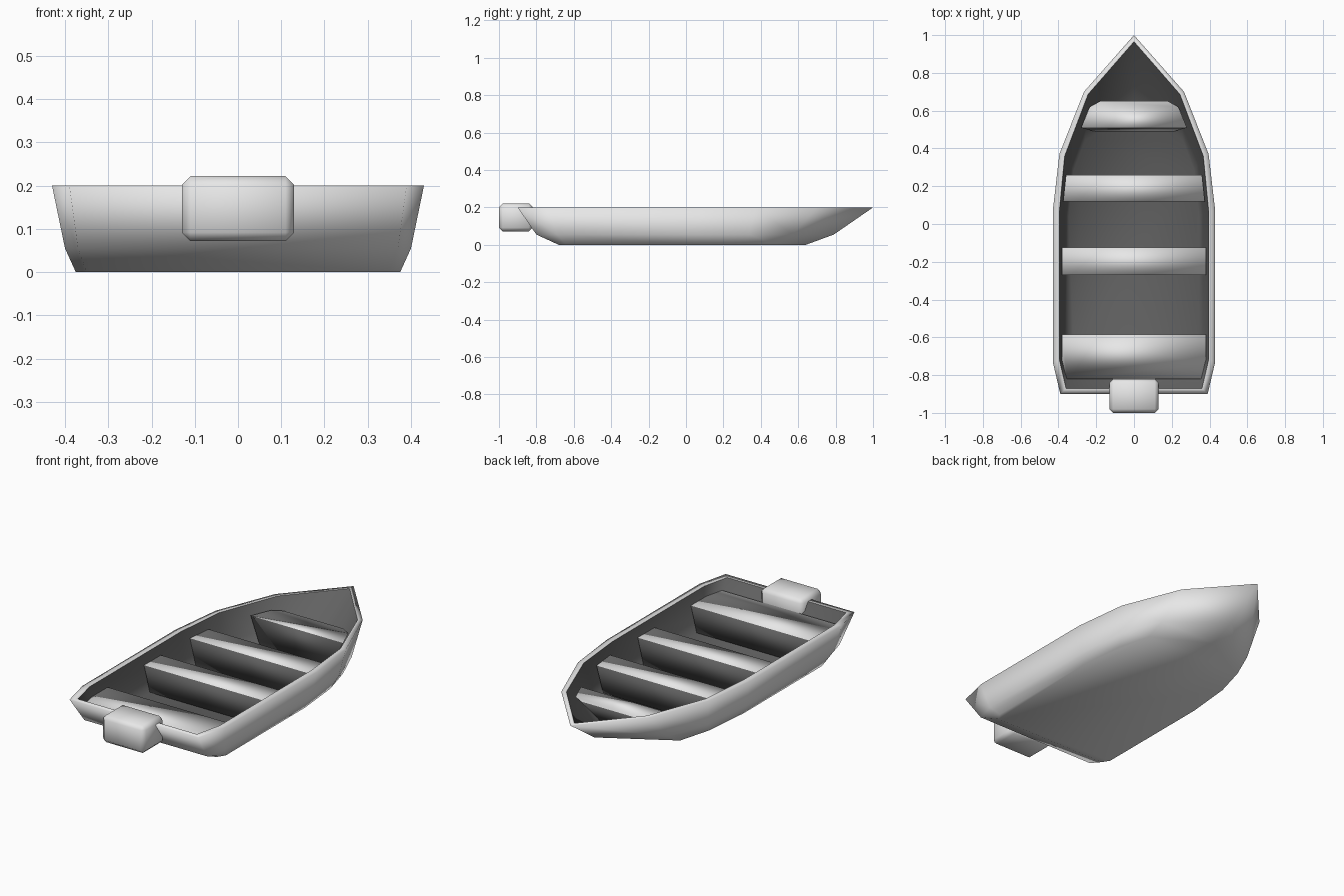
import bpy, bmesh

if "Cube" in bpy.data.objects:
    bpy.data.objects.remove(bpy.data.objects["Cube"])


def material(name, value):
    mat = bpy.data.materials.new(name)
    mat.use_nodes = True
    colour = (value, value, value, 1)
    mat.diffuse_color = colour
    mat.node_tree.nodes["Principled BSDF"].inputs["Base Color"].default_value = colour
    return mat


LIGHT, DARK = 0, 1
palette = [material("light_grey", .8), material("charcoal_grey", .12)]


def finish(name, bm):
    mesh = bpy.data.meshes.new(name)
    bm.to_mesh(mesh)
    bm.free()
    for mat in palette:
        mesh.materials.append(mat)
    obj = bpy.data.objects.new(name, mesh)
    bpy.context.collection.objects.link(obj)


def loft(levels):
    """Skin mirrored half outlines stacked by height, and cap both ends."""
    bm = bmesh.new()
    rings = []
    for z, half in levels:
        outline = half + [(-x, y) for x, y in reversed(half) if x > 0]
        rings.append([bm.verts.new((x, y, z)) for x, y in outline])
    for a, b in zip(rings, rings[1:]):
        for i in range(len(a)):
            j = (i + 1) % len(a)
            bm.faces.new((a[i], a[j], b[j], b[i]))
    bm.faces.new(rings[0])
    bm.faces.new(rings[-1])
    bmesh.ops.recalc_face_normals(bm, faces=bm.faces)
    for face in bm.faces:
        face.smooth = True
    return bm, rings


# Hull: outer skin up to the gunwale, then down the inside to the floor
outer_bottom = [(0, .64), (.30, .48), (.35, .30), (.375, .04), (.375, -.64), (.35, -.68)]
outer_chine = [(0, .79), (.29, .57), (.37, .34), (.40, .05), (.40, -.69), (.37, -.80)]
outer_rim = [(0, 1), (.265, .70), (.395, .37), (.43, .07), (.43, -.73), (.39, -.90)]
inner_rim = [(0, .965), (.243, .687), (.367, .36), (.395, .07), (.395, -.72), (.36, -.87)]
inner_chine = [(0, .73), (.25, .53), (.34, .32), (.365, .05), (.365, -.68), (.34, -.77)]
floor = [(0, .60), (.26, .44), (.32, .28), (.345, .04), (.345, -.62), (.32, -.655)]
bm, rings = loft([(0, outer_bottom), (.055, outer_chine), (.2, outer_rim),
                  (.2, inner_rim), (.06, inner_chine), (.006, floor)])

# Dark lining: every face reaching below the gunwale on the inside
lining = set(rings[4] + rings[5])
for face in bm.faces:
    if lining & set(face.verts):
        face.material_index = DARK
for edge in bm.edges:
    if len({face.material_index for face in edge.link_faces}) > 1:
        edge.smooth = False
finish("hull", bm)

# Bench seats: light tops on dark sides, (top outline, base outline)
benches = {
    "bow_seat": ([(.18, .65), (.235, .62), (.28, .51)],
                 [(.12, .55), (.17, .52), (.21, .49)]),
    "forward_seat": ([(.36, .26), (.375, .12)], [(.32, .26), (.34, .12)]),
    "middle_seat": ([(.38, -.125), (.38, -.27)], [(.345, -.125), (.345, -.27)]),
    "stern_seat": ([(.38, -.585), (.38, -.74), (.355, -.82)],
                   [(.345, -.585), (.34, -.63), (.32, -.65)]),
}
for name, (top, base) in benches.items():
    bm, rings = loft([(.01, base), (.15, top)])
    for face in bm.faces:
        face.material_index = LIGHT if face.normal.z > .5 else DARK
    finish(name, bm)

# Outboard motor housing: chamfered block over the transom
bm = bmesh.new()
bmesh.ops.create_cube(bm, size=1)
for v in bm.verts:
    v.co = (v.co.x * .26, v.co.y * .18 - .91, v.co.z * .15 + .147)
bmesh.ops.bevel(bm, geom=bm.edges[:], offset=.02, segments=1, affect='EDGES')
for face in bm.faces:
    face.smooth = True
finish("motor_housing", bm)
